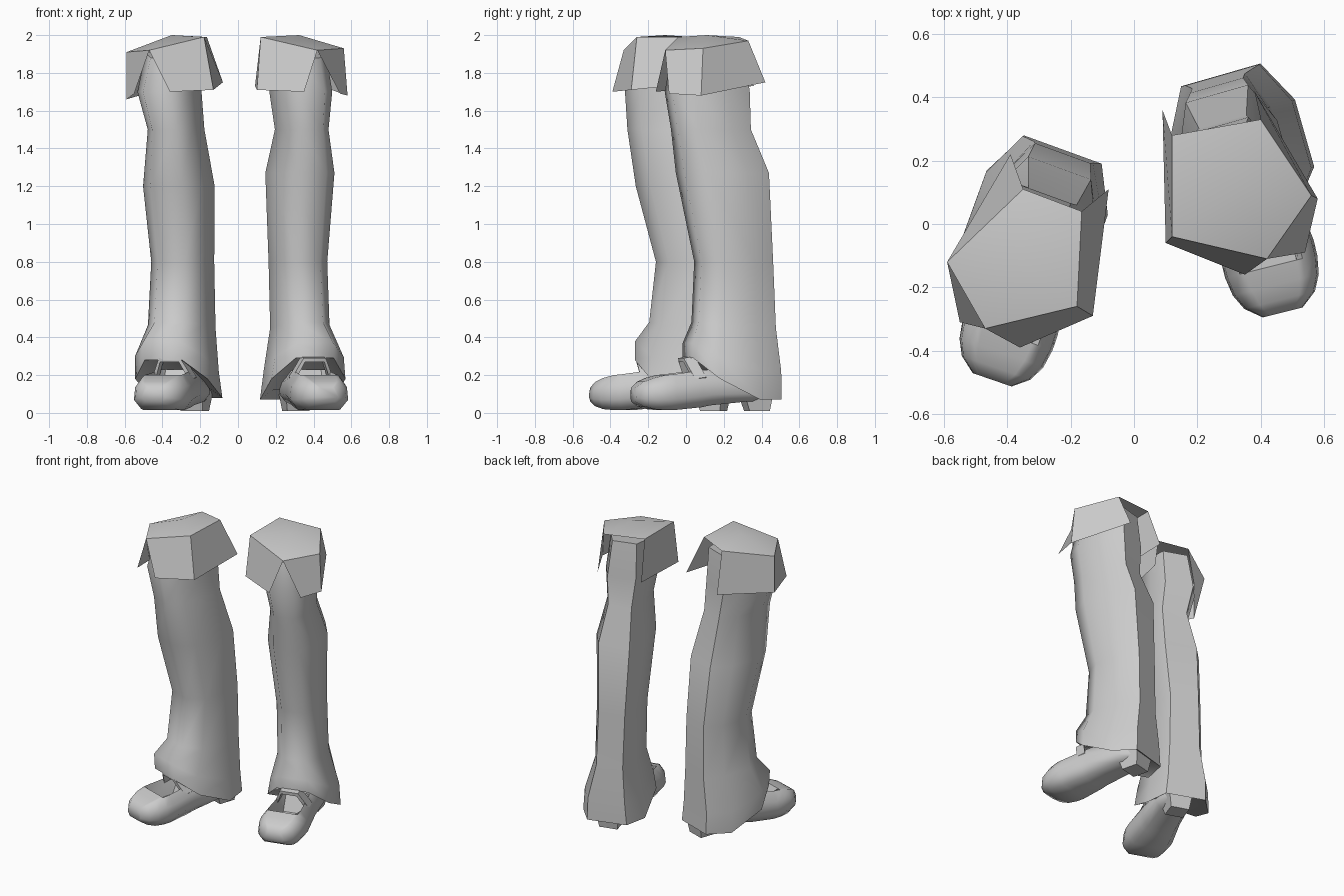
import bpy, bmesh
from math import sin, cos, radians
from mathutils import Vector

cube = bpy.data.objects.get("Cube")
if cube:
    bpy.data.objects.remove(cube, do_unlink=True)

grey = bpy.data.materials.new("light_grey")
grey.use_nodes = True
GREY = (0.6, 0.6, 0.6, 1)
grey.diffuse_color = GREY
grey.node_tree.nodes["Principled BSDF"].inputs["Base Color"].default_value = GREY


def finish(name, bm, side, angle):
    """Mirror to the wanted side, fix normals and shade."""
    for v in bm.verts:
        v.co.x *= side
    bmesh.ops.recalc_face_normals(bm, faces=bm.faces)
    mesh = bpy.data.meshes.new(name)
    bm.to_mesh(mesh)
    bm.free()
    mesh.materials.append(grey)
    obj = bpy.data.objects.new(name, mesh)
    bpy.context.collection.objects.link(obj)
    bpy.ops.object.select_all(action='DESELECT')
    obj.select_set(True)
    bpy.context.view_layer.objects.active = obj
    bpy.ops.object.shade_smooth_by_angle(angle=radians(angle))


def loft(bm, rings):
    """Skin a list of closed point rings and cap both ends."""
    loops = [[bm.verts.new(p) for p in ring] for ring in rings]
    for a, b in zip(loops, loops[1:]):
        n = len(a)
        for i in range(n):
            j = (i + 1) % n
            bm.faces.new((a[i], a[j], b[j], b[i]))
    bm.faces.new(loops[0])
    bm.faces.new(loops[-1])


def turned(cx, cy, u, s, yaw):
    """Sideways u and forward s from a centre, toes turned outward by yaw."""
    return cx + u * cos(yaw) + s * sin(yaw), cy + u * sin(yaw) - s * cos(yaw)


# eight-sided leg section: sideways, forward
HALF = [(.5, 1), (.97, .5), (.97, -.42), (.62, -1)]
SECTION = HALF + [(-u, f) for u, f in reversed(HALF)]


def trouser_ring(zf, zb, cx, cy, rx, ry, yaw):
    ring = []
    for u, f in SECTION:
        x, y = turned(cx, cy, u * rx, f * ry, yaw)
        ring.append((x, y, zf + (zb - zf) * min(1, 1 - f)))
    return ring


def trouser(name, side, yaw, rows):
    rings = [trouser_ring(*row, yaw) for row in rows]
    # turned-in underside of the hem
    zf, zb, cx, cy, rx, ry = rows[-1]
    rings.append(trouser_ring(zf, zb + .05, cx, cy, rx * .7, ry * .75, yaw))
    bm = bmesh.new()
    loft(bm, rings)
    finish(name, bm, side, 60)


def cuff(name, side, top, outer, inner):
    """Five-cornered cap with two folded flaps, split at the front and back."""
    bm = bmesh.new()
    ring = [bm.verts.new(p) for p in top]
    mid = sum((Vector(p) for p in top), Vector()) / len(top)
    centre = bm.verts.new((mid.x, mid.y, 2.0))
    for i in range(5):
        bm.faces.new((ring[i], ring[(i + 1) % 5], centre))
    # corner order: front, outer, back, inner back, inner front
    for corners, low in (((0, 1, 2), outer), ((0, 4, 3), inner)):
        lower = [bm.verts.new(p) for p in low]
        for i in range(2):
            a, b = corners[i], corners[i + 1]
            bm.faces.new((ring[a], ring[b], lower[i + 1], lower[i]))
    finish(name, bm, side, 55)


def shoe(prefix, side, cx, cy, yaw):
    # upper: forward, half width, sole height, top height, height of the middle
    stations = [(-.03, .06, .06, .15, 1), (.1, .11, .06, .2, 1),
                (.3, .125, .04, .23, 1), (.35, .13, .03, .225, .4),
                (.5, .15, .015, .205, .4), (.55, .15, .015, .2, 1),
                (.61, .14, .02, .185, 1), (.66, .115, .035, .165, 1),
                (.7, .065, .06, .135, 1)]
    half = [(.7, 0), (1, .3), (.95, .7), (.68, 1)]
    rings = []
    for s, w, z0, z1, dip in stations:
        right = half + [(.55, dip)]
        outline = right + [(-u, v) for u, v in reversed(right)]
        rings.append([(*turned(cx, cy, u * w, s, yaw), z0 + v * (z1 - z0))
                      for u, v in outline])
    bm = bmesh.new()
    loft(bm, rings)
    finish(prefix + "_shoe", bm, side, 60)

    # heel block, tapering downward
    bm = bmesh.new()
    rings = []
    for z, w, back, front in ((.13, .08, -.05, .12), (0.01, .06, -.03, .08)):
        rings.append([(*turned(cx, cy, u, s, yaw), z) for u, s in
                      ((-w, back), (w, back), (w, front), (-w, front))])
    loft(bm, rings)
    finish(prefix + "_heel", bm, side, 30)

    # arched strap leaning forward over the instep
    bm = bmesh.new()
    rings = []
    for u, s, z in ((-.115, .33, .19), (-.06, .38, .3), (.06, .38, .3), (.115, .33, .19)):
        rings.append([(*turned(cx, cy, u * k, s + ds, yaw), z - d) for k, ds, d in
                      ((1, 0, 0), (1, .06, .01), (.87, .06, .03), (.87, 0, .02))])
    loft(bm, rings)
    finish(prefix + "_strap", bm, side, 40)


# left leg, set back
trouser("left_trouser", 1, radians(16), [
    (1.88, 1.93, .32, .11, .13, .18), (1.7, 1.7, .33, .11, .15, .21),
    (1.5, 1.5, .335, .13, .125, .2), (1.27, 1.27, .325, .19, .165, .23),
    (.8, .8, .315, .25, .14, .195), (.48, .45, .325, .25, .14, .21),
    (.37, .22, .345, .24, .195, .24), (.29, .07, .34, .24, .21, .24)])
cuff("left_cuff", 1,
     [(.42, -.11, 1.92), (.56, .09, 1.93), (.4, .33, 1.97), (.12, .28, 1.99), (.12, -.04, 1.99)],
     [(.54, -.09, 1.69), (.58, .08, 1.68), (.38, .42, 1.75)],
     [(.35, -.16, 1.7), (.1, -.06, 1.71), (.09, .36, 1.73)])
shoe("left", 1, .3, .4, radians(14))

# right leg, stepping forward
trouser("right_trouser", -1, radians(20), [
    (1.88, 1.93, .34, -.1, .13, .18), (1.7, 1.7, .36, -.1, .15, .21),
    (1.5, 1.5, .325, -.1, .13, .2), (1.2, 1.2, .31, -.03, .17, .22),
    (.8, .8, .29, .045, .15, .19), (.48, .45, .295, .03, .16, .21),
    (.38, .22, .32, 0, .2, .25), (.28, .08, .31, 0, .21, .25)])
cuff("right_cuff", -1,
     [(.47, -.33, 1.92), (.59, -.12, 1.91), (.35, .11, 1.97), (.165, .04, 1.99), (.18, -.26, 1.99)],
     [(.55, -.31, 1.69), (.59, -.12, 1.66), (.39, .22, 1.72)],
     [(.36, -.39, 1.7), (.13, -.29, 1.71), (.08, .11, 1.75)])
shoe("right", -1, .22, .17, radians(19))
